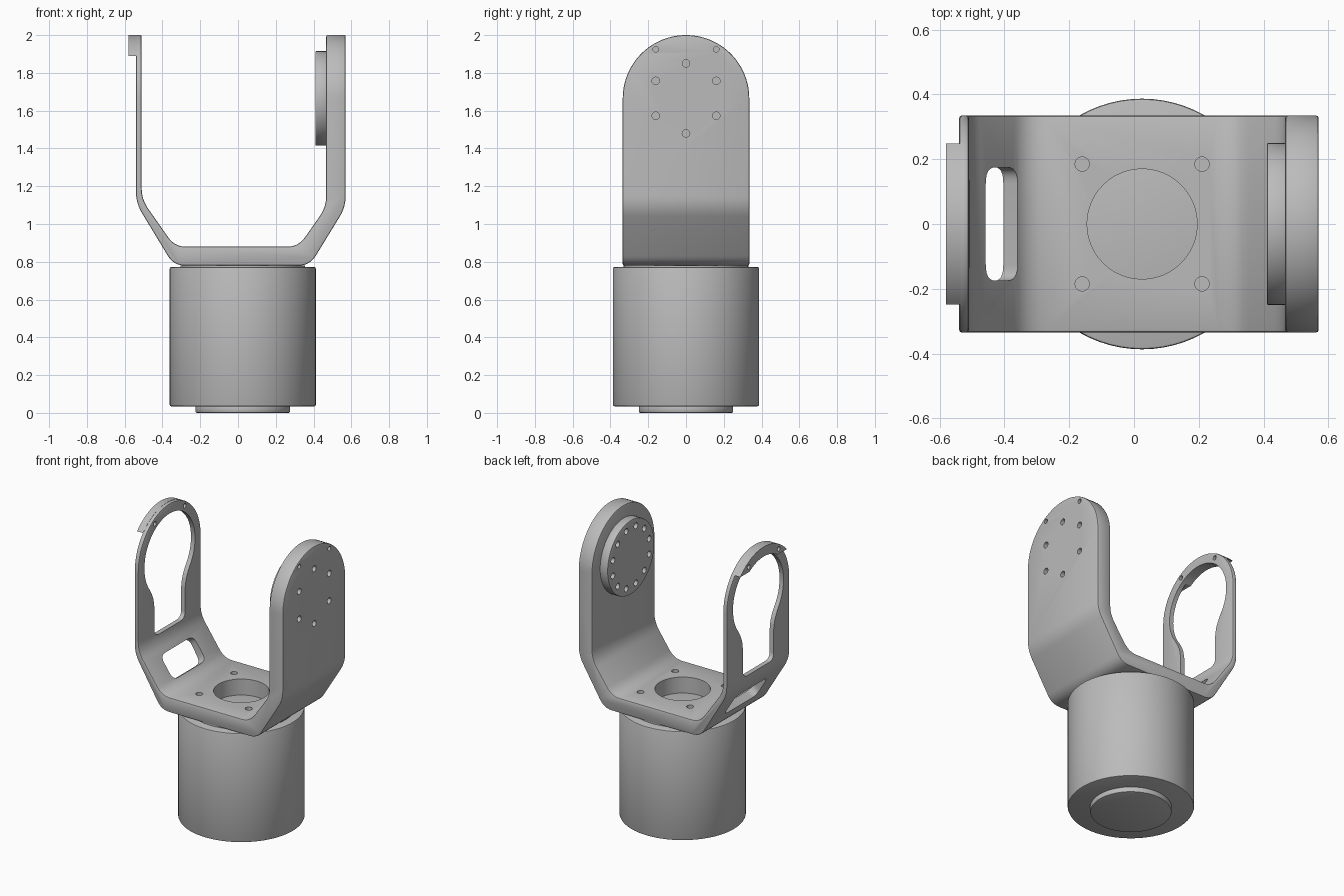
import bpy, bmesh
from math import sin, cos, pi, radians, asin
from mathutils import Vector

if "Cube" in bpy.data.objects:
    bpy.data.objects.remove(bpy.data.objects["Cube"], do_unlink=True)

metal = bpy.data.materials.new("grey_metal")
metal.use_nodes = True
GREY = (0.5, 0.5, 0.5, 1)
metal.diffuse_color = GREY
metal.node_tree.nodes["Principled BSDF"].inputs["Base Color"].default_value = GREY

X, Y, Z = Vector((1, 0, 0)), Vector((0, 1, 0)), Vector((0, 0, 1))
AXIS_X = 0.025     # motor axis
PIVOT_Z = 1.665    # centre of the rounded arm ends
HALF = 0.335       # half depth of the bracket


def arc(r, a0, a1, n, cx=0, cy=0):
    return [(cx + r * cos(radians(a0 + (a1 - a0) * i / n)),
             cy + r * sin(radians(a0 + (a1 - a0) * i / n))) for i in range(n + 1)]


def circle(r, cx=0, cy=0, n=20):
    return arc(r, 0, 360, n, cx, cy)[:-1]


def rounded(corners, cut, steps=6):
    """Polygon with each corner blended; cut gives the blend length per corner."""
    out, n = [], len(corners)
    for i, c in enumerate(corners):
        c = Vector(c)
        if cut[i] == 0:
            out.append(tuple(c))
            continue
        a = c + (Vector(corners[i - 1]) - c).normalized() * cut[i]
        b = c + (Vector(corners[(i + 1) % n]) - c).normalized() * cut[i]
        for k in range(steps + 1):
            t = k / steps
            out.append(tuple(a * (1 - t) ** 2 + c * 2 * t * (1 - t) + b * t * t))
    return out


def prisms(name, outlines, u, v, base, extrude):
    """Extrude 2D outlines lying in the u-v plane into one object."""
    bm = bmesh.new()
    for pts in outlines:
        lo = [bm.verts.new(base + u * a + v * b) for a, b in pts]
        hi = [bm.verts.new(p.co + extrude) for p in lo]
        bm.faces.new(lo)
        bm.faces.new(hi)
        for i in range(len(lo)):
            j = (i + 1) % len(lo)
            bm.faces.new((lo[i], lo[j], hi[j], hi[i]))
    bmesh.ops.recalc_face_normals(bm, faces=bm.faces)
    mesh = bpy.data.meshes.new(name)
    bm.to_mesh(mesh)
    bm.free()
    mesh.materials.append(metal)
    obj = bpy.data.objects.new(name, mesh)
    bpy.context.collection.objects.link(obj)
    return obj


def activate(obj):
    bpy.ops.object.select_all(action="DESELECT")
    obj.select_set(True)
    bpy.context.view_layer.objects.active = obj


def boolean(obj, cutter, operation="DIFFERENCE", keep=False):
    mod = obj.modifiers.new("cut", "BOOLEAN")
    mod.operation, mod.object, mod.solver = operation, cutter, "EXACT"
    activate(obj)
    bpy.ops.object.modifier_apply(modifier=mod.name)
    if not keep:
        bpy.data.objects.remove(cutter, do_unlink=True)


def bevel(obj, width):
    mod = obj.modifiers.new("soft_edges", "BEVEL")
    mod.width, mod.segments, mod.limit_method = width, 2, "ANGLE"
    mod.angle_limit = radians(50)
    activate(obj)
    bpy.ops.object.modifier_apply(modifier=mod.name)


def smooth(obj):
    activate(obj)
    bpy.ops.object.shade_smooth_by_angle(angle=radians(30))


# Bracket: bent sheet profile trimmed to the rounded arm outline
corners = [(-0.54, 2.1), (-0.54, 1.11), (-0.34, 0.78), (0.38, 0.78), (0.57, 1.09), (0.57, 2.1),
           (0.467, 2.1), (0.467, 1.09), (0.32, 0.88), (-0.335, 0.88), (-0.51, 1.13), (-0.51, 2.1)]
bend = 0.06
bracket = prisms("bracket", [rounded(corners, [0, bend, bend, bend, bend, 0] * 2)],
                 X, Z, Y * -0.5, Y)
outline = [(HALF, 0.5)] + arc(HALF, 0, 180, 40, 0, PIVOT_Z) + [(-HALF, 0.5)]
boolean(bracket, prisms("arm_outline", [outline], Y, Z, X * -1, X * 2), "INTERSECT")
bevel(bracket, 0.008)

# Keyhole opening in the thin arm
right = arc(0.27, 90, -38, 24, 0, PIVOT_Z)
right += [(0.19, 1.46), (0.173, 1.42), (0.165, 1.37)]
right += arc(0.045, 0, -90, 6, 0.12, 1.21)
keyhole = right + [(-y, z) for y, z in reversed(right[1:])]
boolean(bracket, prisms("keyhole", [keyhole], Y, Z, X * -0.7, X * 0.4))

# Slot through the sloped part of the thin side
normal = Vector((0.81, 0, 0.585)).normalized()
along = normal.cross(Y)
slot = rounded([(-0.175, -0.085), (0.175, -0.085), (0.175, 0.085), (-0.175, 0.085)], [0.05] * 4)
boolean(bracket, prisms("slot", [slot], Y, along,
                        Vector((-0.41, 0, 0.985)) - normal * 0.2, normal * 0.4))

# Base bore and its four screw holes
base_holes = [circle(0.17, AXIS_X, 0, 48)]
base_holes += [circle(0.022, AXIS_X + sx * 0.185, sy * 0.185) for sx in (-1, 1) for sy in (-1, 1)]
boolean(bracket, prisms("base_holes", base_holes, X, Y, Z * 0.7, Z * 0.3))

# Blind screw holes on the outer face of the thick arm
rim = [circle(0.015, s * 0.16, 1.925, 16) for s in (-1, 1)]
face_holes = [circle(0.02, 0.185 * cos(a), PIVOT_Z + 0.185 * sin(a))
              for a in [radians(30 + 60 * i) for i in range(6)]]
boolean(bracket, prisms("face_holes", face_holes + rim, Y, Z, X * 0.51, X * 0.1))
thin_holes = prisms("thin_holes", rim, Y, Z, X * -0.7, X * 0.3)
boolean(bracket, thin_holes, keep=True)
smooth(bracket)

# Raised lip on the top of the thin arm
drop = 0.225
a_out = asin(drop / HALF) * 180 / pi
a_in = asin(drop / 0.27) * 180 / pi
lip_shape = arc(HALF, a_out, 180 - a_out, 30, 0, PIVOT_Z)
lip_shape += arc(0.27, 180 - a_in, a_in, 20, 0, PIVOT_Z)
lip = prisms("arm_lip", [lip_shape], Y, Z, X * -0.58, X * 0.045)
boolean(lip, thin_holes)
smooth(lip)

# Round output flange with a ring of holes
flange = prisms("flange", [circle(0.25, 0, PIVOT_Z, 64)], Y, Z, X * 0.41, X * 0.06)
bevel(flange, 0.005)
ring = [circle(0.02, 0.2 * cos(a), PIVOT_Z + 0.2 * sin(a))
        for a in [2 * pi * (i + 0.5) / 12 for i in range(12)]]
boolean(flange, prisms("flange_holes", ring, Y, Z, X * 0.35, X * 0.1))
smooth(flange)

# Motor body, bottom boss and spacer under the bracket
for name, radius, low, high in (("motor_body", 0.387, 0.035, 0.772),
                                ("bottom_boss", 0.25, 0, 0.04),
                                ("spacer", 0.33, 0.765, 0.781)):
    part = prisms(name, [circle(radius, AXIS_X, 0, 72)], X, Y, Z * low, Z * (high - low))
    if name == "spacer":
        boolean(part, prisms("spacer_bore", [circle(0.17, AXIS_X, 0, 48)], X, Y, Z * 0.7, Z * 0.2))
    else:
        bevel(part, 0.008)
    smooth(part)
